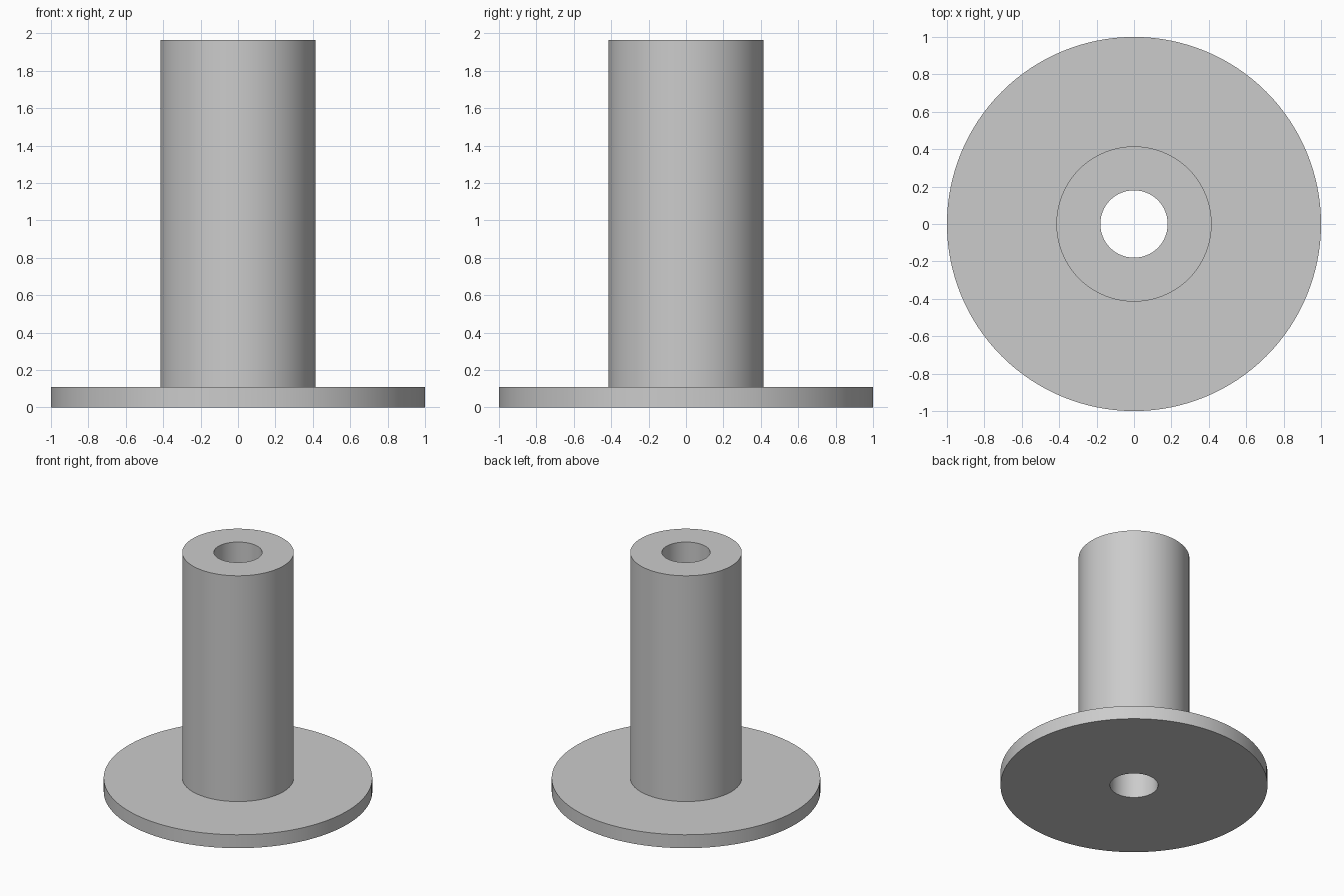
import bpy, bmesh
from math import radians, tau
from mathutils import Matrix

cube = bpy.data.objects.get("Cube")
if cube:
    bpy.data.objects.remove(cube, do_unlink=True)

SEGMENTS = 128
BORE, TUBE, FLANGE = 0.18, 0.415, 1.0
THICKNESS, HEIGHT = 0.11, 1.965

# Plain grey material
grey = bpy.data.materials.new("grey")
grey.use_nodes = True
colour = (0.6, 0.6, 0.6, 1)
grey.diffuse_color = colour
grey.node_tree.nodes["Principled BSDF"].inputs["Base Color"].default_value = colour


def lathe(name, profile):
    """Turn a closed (radius, z) profile around the z axis."""
    bm = bmesh.new()
    rings = []
    for i in range(SEGMENTS):
        turn = Matrix.Rotation(tau * i / SEGMENTS, 3, "Z")
        rings.append([bm.verts.new(turn @ Matrix.Identity(3).col[0] * r
                                   + Matrix.Identity(3).col[2] * z) for r, z in profile])
    count = len(profile)
    for i, ring in enumerate(rings):
        after = rings[(i + 1) % SEGMENTS]
        for j in range(count):
            k = (j + 1) % count
            bm.faces.new((ring[j], after[j], after[k], ring[k]))
    bmesh.ops.recalc_face_normals(bm, faces=bm.faces)
    mesh = bpy.data.meshes.new(name)
    bm.to_mesh(mesh)
    bm.free()
    mesh.materials.append(grey)
    obj = bpy.data.objects.new(name, mesh)
    bpy.context.collection.objects.link(obj)
    bpy.ops.object.select_all(action="DESELECT")
    obj.select_set(True)
    bpy.context.view_layer.objects.active = obj
    bpy.ops.object.shade_smooth_by_angle(angle=radians(30))
    return obj


# Flanged sleeve: wide base disc and tall tube with a through bore
lathe("flanged_sleeve", [
    (BORE, 0), (FLANGE, 0), (FLANGE, THICKNESS),
    (TUBE, THICKNESS), (TUBE, HEIGHT), (BORE, HEIGHT),
])
